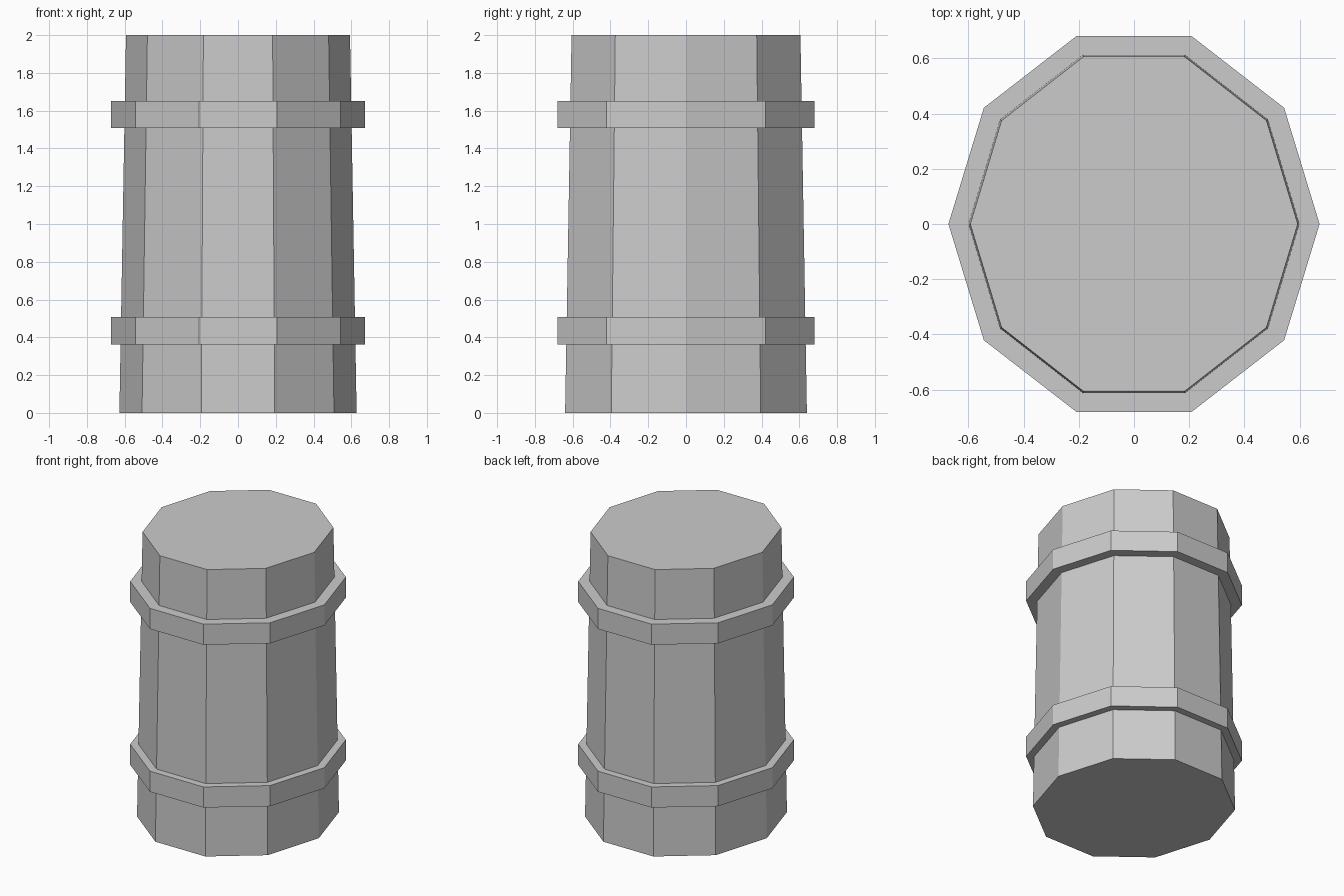
import bpy, bmesh, math

if "Cube" in bpy.data.objects:
    bpy.data.objects.remove(bpy.data.objects["Cube"])

SIDES = 10

grey = bpy.data.materials.new("grey")
grey.diffuse_color = (0.6, 0.6, 0.6, 1)
grey.use_nodes = True
grey.node_tree.nodes["Principled BSDF"].inputs["Base Color"].default_value = grey.diffuse_color


def loft(name, rings, closed=False):
    """Join ten-sided rings given as (x radius, y radius, z)."""
    bm = bmesh.new()
    loops = []
    for rx, ry, z in rings:
        angles = [math.tau * i / SIDES for i in range(SIDES)]
        loops.append([bm.verts.new((rx * math.cos(a), ry * math.sin(a), z)) for a in angles])
    pairs = list(zip(loops, loops[1:]))
    if closed:
        pairs.append((loops[-1], loops[0]))
    else:
        bm.faces.new(loops[0][::-1])
        bm.faces.new(loops[-1])
    for low, high in pairs:
        for i in range(SIDES):
            j = (i + 1) % SIDES
            bm.faces.new((low[i], low[j], high[j], high[i]))
    bmesh.ops.recalc_face_normals(bm, faces=bm.faces)
    mesh = bpy.data.meshes.new(name)
    bm.to_mesh(mesh)
    bm.free()
    mesh.materials.append(grey)
    obj = bpy.data.objects.new(name, mesh)
    bpy.context.collection.objects.link(obj)
    return obj


# Tapered barrel body with flat ends
loft("barrel_body", [(0.628, 0.673, 0), (0.593, 0.637, 2)])

# Two flat hoops, their inner walls sunk into the body
for name, z0, z1 in (("lower_hoop", 0.363, 0.508), ("upper_hoop", 1.507, 1.652)):
    loft(name, [(0.672, 0.716, z0), (0.672, 0.716, z1),
                (0.58, 0.62, z1), (0.58, 0.62, z0)], closed=True)
